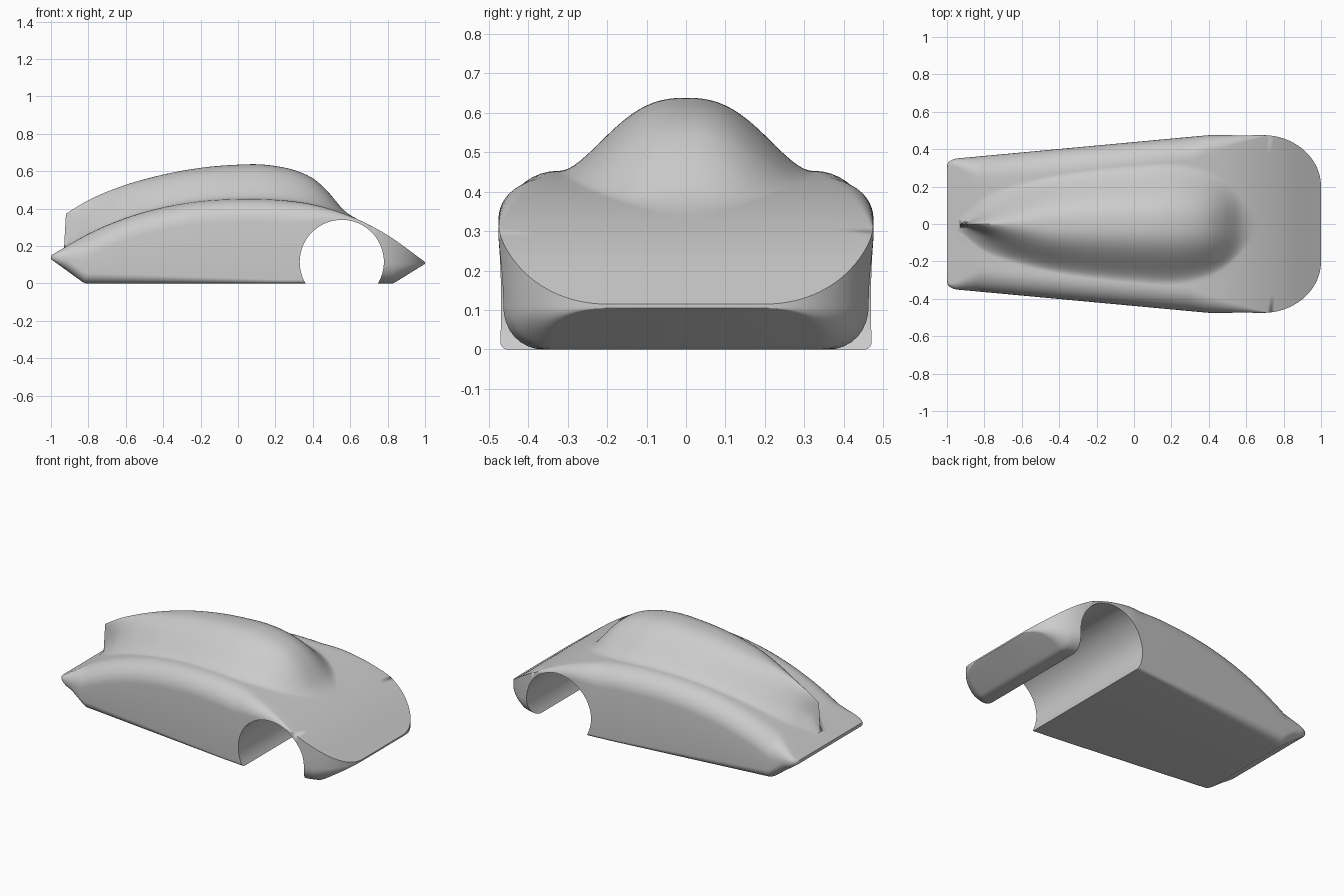
import bpy, bmesh, math

cube = bpy.data.objects.get("Cube")
if cube:
    bpy.data.objects.remove(cube, do_unlink=True)


def curve(pts):
    """Smooth interpolation through (x, value) points."""
    def slope(i):
        a, b = pts[max(i - 1, 0)], pts[min(i + 1, len(pts) - 1)]
        return (b[1] - a[1]) / (b[0] - a[0])

    def f(x):
        if x <= pts[0][0]:
            return pts[0][1]
        if x >= pts[-1][0]:
            return pts[-1][1]
        i = max(k for k in range(len(pts) - 1) if pts[k][0] <= x)
        (x0, v0), (x1, v1) = pts[i], pts[i + 1]
        d = x1 - x0
        t = (x - x0) / d
        return (v0 * (1 + 2 * t) * (1 - t) ** 2 + d * slope(i) * t * (1 - t) ** 2
                + v1 * t * t * (3 - 2 * t) + d * slope(i + 1) * t * t * (t - 1))
    return f


def ramp(x, a, b):
    return min(max((x - a) / (b - a), 0), 1)


# Lengthwise profiles of the shell and canopy
deck = curve([(-1, .15), (-.8, .265), (-.6, .35), (-.4, .407), (-.2, .44), (0, .452),
              (.2, .448), (.4, .422), (.6, .36), (.8, .258), (1, .115)])
canopy_height = curve([(-.92, .175), (-.8, .18), (-.4, .175), (0, .183), (.1, .185), (.2, .18),
                       (.3, .168), (.4, .14), (.47, .098), (.52, .055), (.56, .022), (.6, .006), (.64, 0)])
canopy_width = curve([(-.92, .05), (-.8, .15), (-.6, .22), (-.4, .265), (-.2, .295), (0, .315),
                      (.2, .325), (.35, .3), (.45, .26), (.52, .21), (.57, .16), (.62, .1)])


def half_width(x):
    if x < -.93:
        return .31 + .042 * math.sqrt(1 - ((-.93 - x) / .07) ** 2)
    if x > .69:
        return .2 + .275 * math.sqrt(max(0, 1 - ((x - .69) / .31) ** 2))
    return min(.475, .352 + (x + .93) * .0925)


def underside(x):
    return .13 * ramp(x, -.82, -1) + .105 * ramp(x, .83, 1)


def section(x):
    """Half cross-section, from the top centre round to the bottom centre."""
    w, top, low = half_width(x), deck(x), underside(x)
    thick = top - low
    r_top = min(.12 * (1 - ramp(x, .3, .72)), .5 * thick)
    r_low = min(.02 + .04 * ramp(x, .2, -.85) + .09 * ramp(x, .45, .75), .45 * thick)
    h = canopy_height(x) if x > -.925 else 0
    f = canopy_width(x)
    e = 1 + 1.5 * ramp(x, -.95, -.45)
    hook = .04 * ramp(x, -.65, -.92) if h else 0
    pts = []
    for i in range(33):                                   # canopy blending into deck
        s = i / 32
        g = (1 - s ** e) ** 2
        pts.append((x + hook * math.sin(math.pi * g), f * s, top + h * g))
    for i in range(1, 4):                                 # flat deck
        pts.append((x, f + (w - r_top - f) * i / 4, top))
    for i in range(11):                                   # shoulder
        a = math.pi / 2 * i / 10
        pts.append((x, w - r_top + r_top * math.sin(a), top - r_top + r_top * math.cos(a)))
    for i in range(9):                                    # sill
        a = math.pi / 2 * i / 8
        pts.append((x, w - r_low + r_low * math.cos(a), low + r_low - r_low * math.sin(a)))
    pts.append((x, 0, low))
    return pts


# Lofted shell
stations = [-1, -.995, -.985, -.97, -.95, -.93]
stations += [-.92 + 1.61 * i / 90 for i in range(91)]
stations += [.69 + .31 * math.sin(math.pi / 2 * i / 24) for i in range(1, 25)]
bm = bmesh.new()
rings = []
for x in stations:
    half = section(x)
    full = half + [(px, -py, pz) for px, py, pz in half[-2:0:-1]]
    rings.append([bm.verts.new(p) for p in full])
for a, b in zip(rings, rings[1:]):
    for i in range(len(a)):
        j = (i + 1) % len(a)
        bm.faces.new((a[i], a[j], b[j], b[i]))
bm.faces.new(rings[0])
bm.faces.new(rings[-1])
bmesh.ops.remove_doubles(bm, verts=bm.verts, dist=.0002)
bmesh.ops.recalc_face_normals(bm, faces=bm.faces)
mesh = bpy.data.meshes.new("body_shell")
bm.to_mesh(mesh)
bm.free()
body = bpy.data.objects.new("body_shell", mesh)
bpy.context.collection.objects.link(body)

# Wheel arch tunnel cut across the whole width
bpy.ops.mesh.primitive_cylinder_add(vertices=96, radius=.225, depth=2,
                                    location=(.555, 0, .115), rotation=(math.pi / 2, 0, 0))
cutter = bpy.context.object
cutter.name = "wheel_arch_cutter"
cutter.hide_render = True
cut = body.modifiers.new("wheel_arch", "BOOLEAN")
cut.operation = "DIFFERENCE"
cut.solver = "EXACT"
cut.object = cutter
bpy.ops.object.select_all(action="DESELECT")
body.select_set(True)
bpy.context.view_layer.objects.active = body
bpy.ops.object.modifier_apply(modifier=cut.name)
bpy.data.objects.remove(cutter, do_unlink=True)

# Plain grey finish
grey = bpy.data.materials.new("plain_grey")
grey.use_nodes = True
color = (.6, .6, .6, 1)
grey.diffuse_color = color
grey.node_tree.nodes["Principled BSDF"].inputs["Base Color"].default_value = color
body.data.materials.clear()
body.data.materials.append(grey)
bpy.ops.object.shade_smooth_by_angle(angle=math.radians(35))
